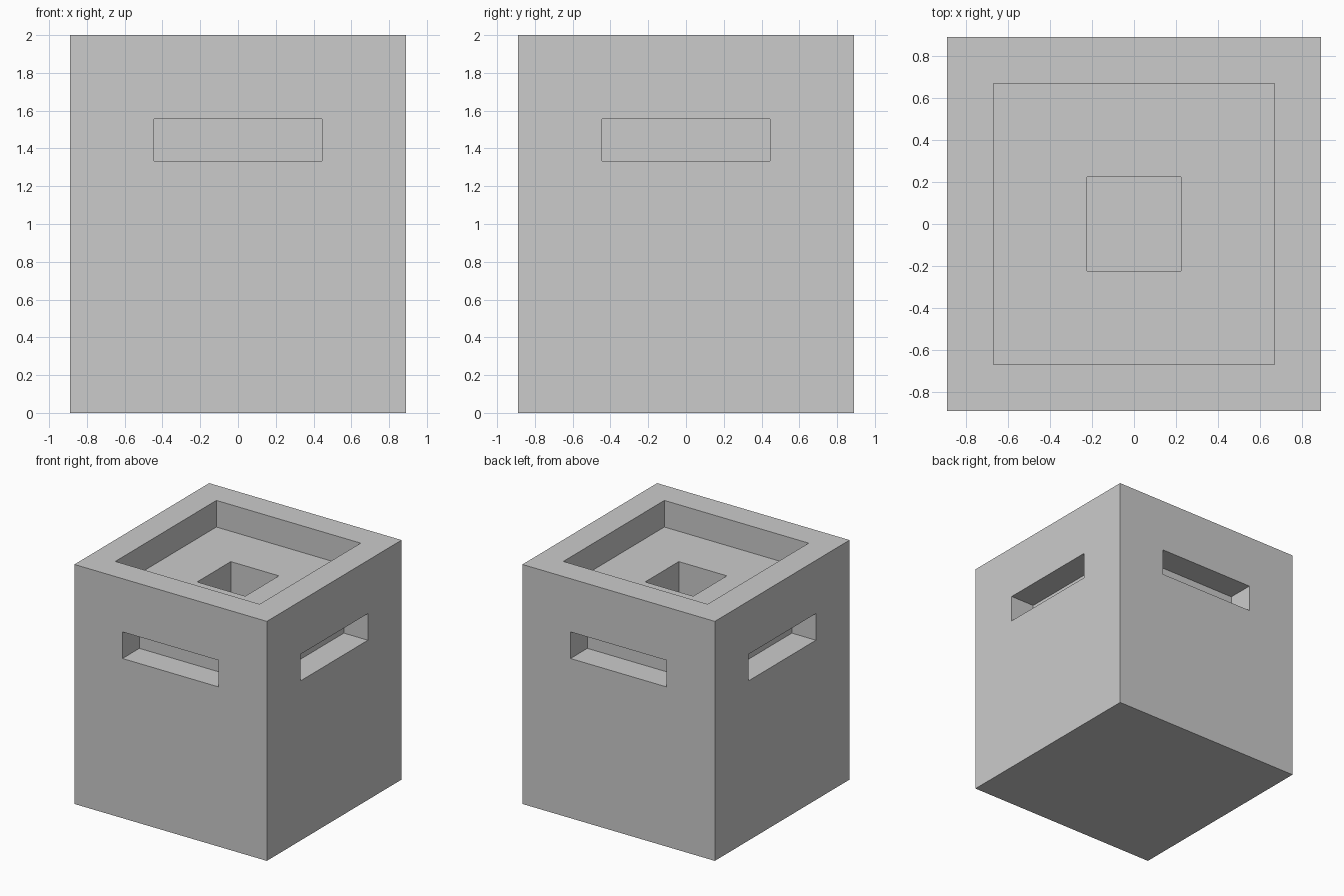
import bpy
import bmesh
from mathutils import Vector

if "Cube" in bpy.data.objects:
    bpy.data.objects.remove(bpy.data.objects["Cube"])

U = 2 / 9          # every size is a multiple of this step
HALF = 4 * U       # half width of the block
TOP = 9 * U        # height of the block


def make_box(name, low, high):
    bpy.ops.mesh.primitive_cube_add(size=1, location=(0, 0, 0))
    obj = bpy.context.object
    obj.name = name
    low, high = Vector(low), Vector(high)
    for v in obj.data.vertices:
        v.co = [l + (c + 0.5) * (h - l) for l, h, c in zip(low, high, v.co)]
    return obj


def sink(bm, face, border, depth):
    """Inset a top face by a border, then push it down with vertical walls."""
    bmesh.ops.inset_region(bm, faces=[face], thickness=border, use_even_offset=True)
    bmesh.ops.inset_region(bm, faces=[face], thickness=0, depth=0)
    bmesh.ops.translate(bm, verts=face.verts, vec=(0, 0, -depth))


# Main block with stepped square recess in the top
block = make_box("block_body", (-HALF, -HALF, 0), (HALF, HALF, TOP))
bm = bmesh.new()
bm.from_mesh(block.data)
top = max(bm.faces, key=lambda f: f.calc_center_median().z)
sink(bm, top, U, U)             # wide shallow tray
sink(bm, top, 2 * U, 2 * U)     # narrow centre well
bm.to_mesh(block.data)
bm.free()

# Grip slots on all four sides
for side, sign in (("front", -1), ("back", 1), ("left", -1), ("right", 1)):
    near, far = sorted((sign * 3 * U, sign * 5 * U))
    if side in ("front", "back"):
        low, high = (-2 * U, near, 6 * U), (2 * U, far, 7 * U)
    else:
        low, high = (near, -2 * U, 6 * U), (far, 2 * U, 7 * U)
    cutter = make_box(side + "_slot_cutter", low, high)
    cutter.hide_render = True
    cutter.display_type = 'WIRE'
    mod = block.modifiers.new(side + "_slot", 'BOOLEAN')
    mod.operation = 'DIFFERENCE'
    mod.solver = 'EXACT'
    mod.object = cutter
